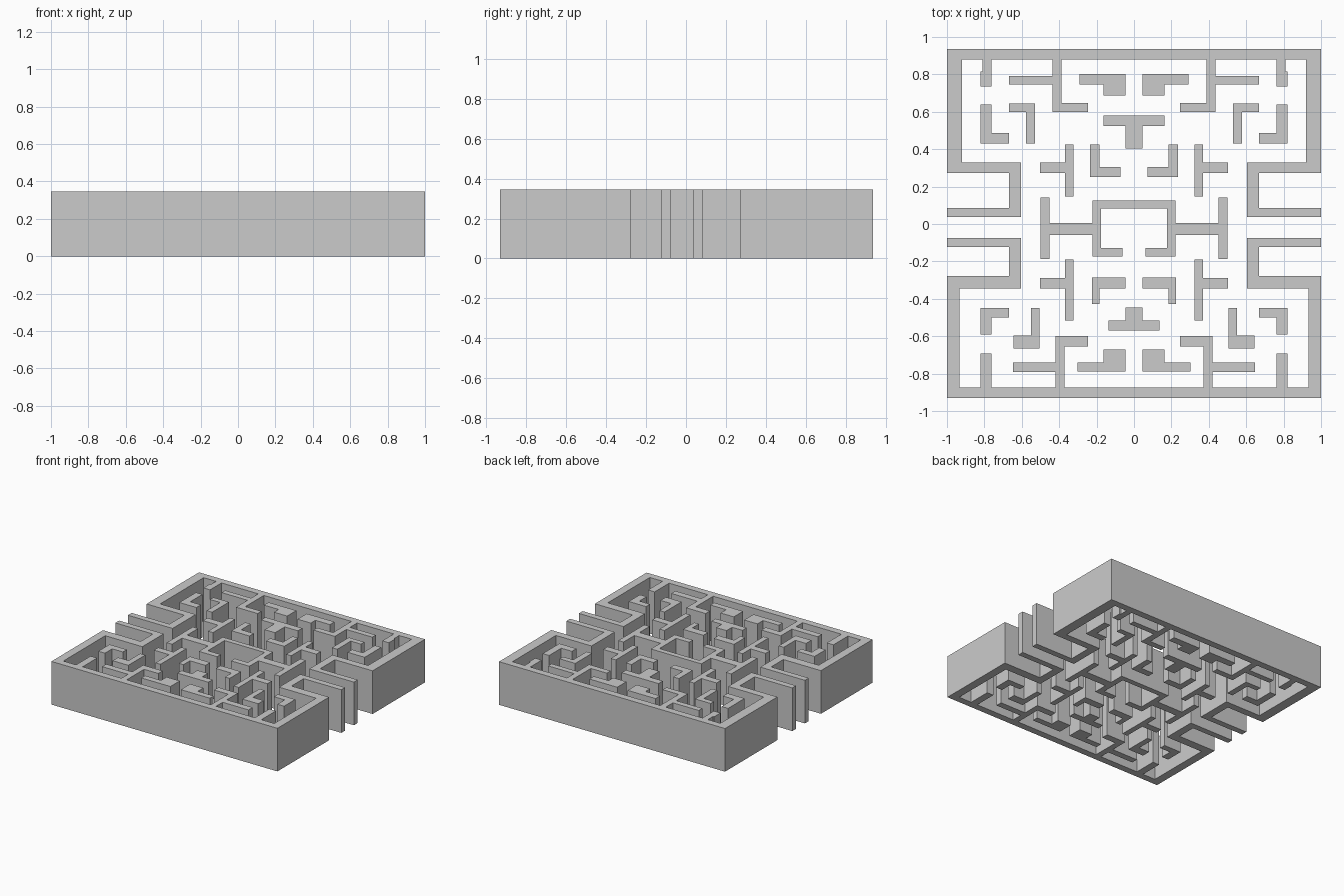
import bpy, bmesh, math

HEIGHT = 0.345


def wall(name, rects):
    """Extrude the union of (x0, x1, y0, y1) rectangles into one clean wall."""
    xs = sorted({v for r in rects for v in r[:2]})
    ys = sorted({v for r in rects for v in r[2:]})
    bm = bmesh.new()
    verts = {}

    def vert(x, y):
        if (x, y) not in verts:
            verts[x, y] = bm.verts.new((x, y, 0))
        return verts[x, y]

    for xa, xb in zip(xs, xs[1:]):
        for ya, yb in zip(ys, ys[1:]):
            cx, cy = (xa + xb) / 2, (ya + yb) / 2
            if any(r[0] < cx < r[1] and r[2] < cy < r[3] for r in rects):
                bm.faces.new([vert(xa, ya), vert(xb, ya), vert(xb, yb), vert(xa, yb)])
    bmesh.ops.dissolve_limit(bm, angle_limit=math.radians(1),
                             verts=bm.verts[:], edges=bm.edges[:])
    ext = bmesh.ops.extrude_face_region(bm, geom=bm.faces[:], use_keep_orig=True)
    top = [g for g in ext["geom"] if isinstance(g, bmesh.types.BMVert)]
    bmesh.ops.translate(bm, verts=top, vec=(0, 0, HEIGHT))
    bmesh.ops.recalc_face_normals(bm, faces=bm.faces[:])
    mesh = bpy.data.meshes.new(name)
    bm.to_mesh(mesh)
    bm.free()
    bpy.context.collection.objects.link(bpy.data.objects.new(name, mesh))


def flip(rects):
    return [(-b, -a, c, d) for a, b, c, d in rects]


def joined(name, *rects):
    """Right half plus its mirror image, as one wall."""
    wall(name, list(rects) + flip(rects))


def pair(name, *rects):
    """Separate right wall and mirrored left wall."""
    wall(name + "_right", list(rects))
    wall(name + "_left", flip(rects))


# Outer walls with side tunnels and attached stubs
joined("outer_wall_back",
       (0, 1, 0.88, 0.935), (0.92, 1, 0.273, 0.935),
       (0.605, 1, 0.273, 0.33), (0.605, 0.667, 0.037, 0.33), (0.605, 1, 0.037, 0.085),
       (0.762, 0.81, 0.815, 0.9), (0.762, 0.82, 0.735, 0.815),
       (0.388, 0.437, 0.6, 0.9), (0.247, 0.437, 0.6, 0.648), (0.388, 0.667, 0.745, 0.79))
joined("outer_wall_front",
       (0, 1, -0.93, -0.875), (0.933, 1, -0.93, -0.277),
       (0.605, 1, -0.345, -0.277), (0.605, 0.667, -0.345, -0.075), (0.605, 1, -0.123, -0.075),
       (0.762, 0.82, -0.9, -0.692),
       (0.372, 0.419, -0.9, -0.6), (0.247, 0.419, -0.655, -0.6), (0.372, 0.648, -0.792, -0.74))

# Central pen with side bars
joined("central_pen",
       (0, 0.223, 0.083, 0.125), (0.177, 0.223, -0.175, 0.125), (0.062, 0.223, -0.175, -0.128),
       (0.177, 0.5, -0.06, 0.005), (0.453, 0.5, -0.187, 0.142))

# Centre-line T walls
joined("back_tee", (0, 0.163, 0.525, 0.58), (0, 0.046, 0.403, 0.58))
joined("front_tee", (0, 0.137, -0.57, -0.517), (0, 0.046, -0.57, -0.447))

# Back half islands
pair("back_step", (0.046, 0.292, 0.745, 0.803), (0.046, 0.163, 0.687, 0.803))
pair("back_corner", (0.763, 0.82, 0.43, 0.64), (0.669, 0.82, 0.43, 0.487))
pair("back_hook", (0.53, 0.668, 0.6, 0.643), (0.53, 0.578, 0.43, 0.643))
pair("back_side_tee", (0.324, 0.368, 0.147, 0.425), (0.324, 0.502, 0.273, 0.33))
pair("back_inner_hook", (0.185, 0.234, 0.25, 0.425), (0.073, 0.234, 0.25, 0.305))

# Front half islands
pair("front_step", (0.046, 0.303, -0.788, -0.74), (0.046, 0.163, -0.788, -0.67))
pair("front_corner", (0.763, 0.822, -0.592, -0.45), (0.669, 0.822, -0.5, -0.45))
pair("front_hook", (0.505, 0.55, -0.665, -0.45), (0.505, 0.644, -0.665, -0.597))
pair("front_side_tee", (0.324, 0.368, -0.517, -0.19), (0.324, 0.502, -0.345, -0.29))
pair("front_inner_hook", (0.046, 0.225, -0.345, -0.285), (0.184, 0.225, -0.427, -0.285))
